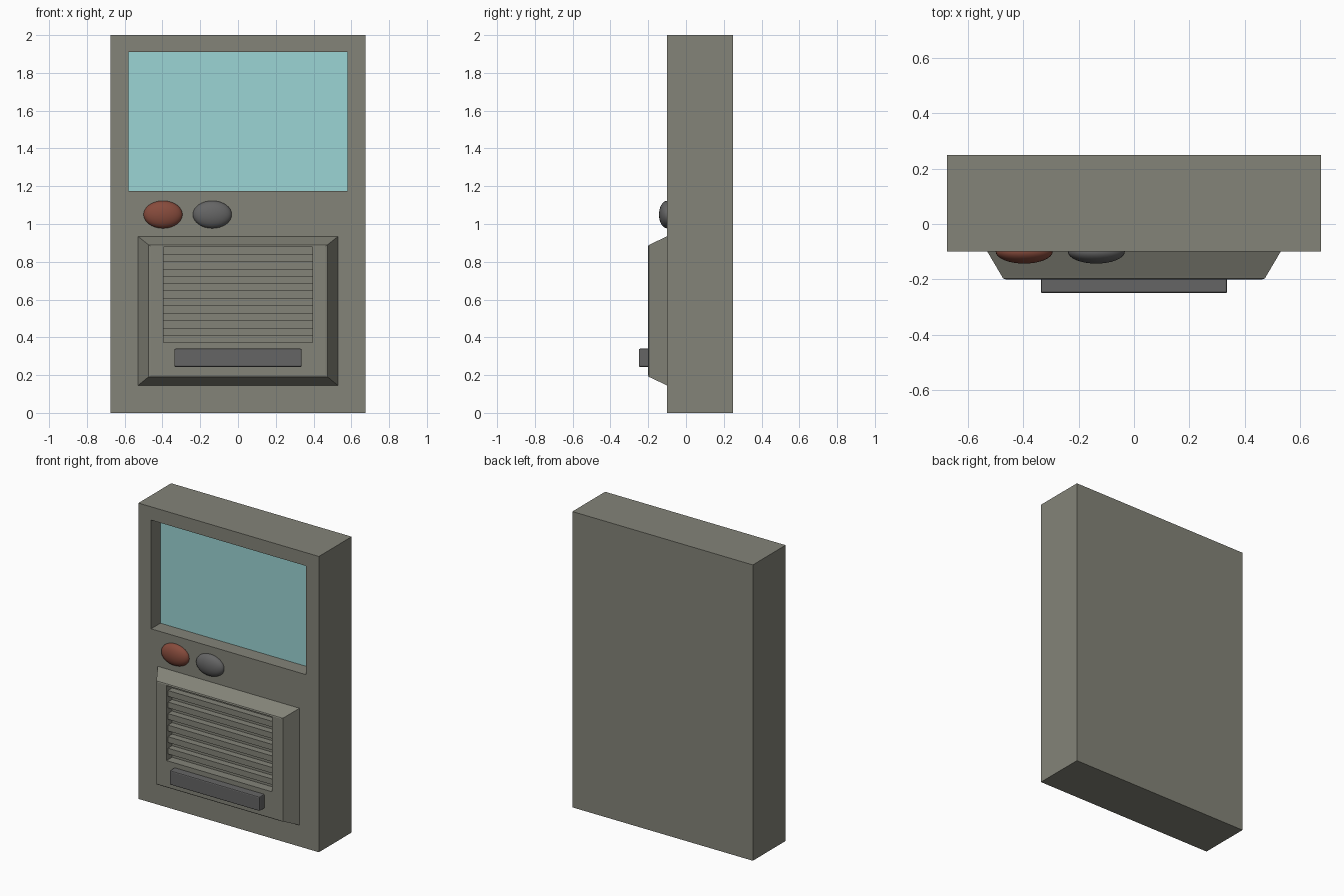
import bpy, bmesh, math

if "Cube" in bpy.data.objects:
    bpy.data.objects.remove(bpy.data.objects["Cube"])


def material(name, rgb):
    m = bpy.data.materials.new(name)
    m.diffuse_color = (*rgb, 1)
    m.use_nodes = True
    m.node_tree.nodes["Principled BSDF"].inputs["Base Color"].default_value = m.diffuse_color
    return m


casing = material("casing", (0.23, 0.23, 0.19))
glass = material("glass", (0.33, 0.66, 0.66))
red = material("red", (0.24, 0.07, 0.045))
dark = material("dark_grey", (0.13, 0.13, 0.13))


def finish(name, bm, mat):
    bmesh.ops.recalc_face_normals(bm, faces=bm.faces)
    mesh = bpy.data.meshes.new(name)
    bm.to_mesh(mesh)
    bm.free()
    mesh.materials.append(mat)
    ob = bpy.data.objects.new(name, mesh)
    bpy.context.collection.objects.link(ob)
    return ob


def stepped_box(name, rings, mat):
    """Bridge rectangles (half width, z low, z high, y) and cap both ends."""
    bm = bmesh.new()
    loops = [[bm.verts.new((x, y, z)) for x, z in
              ((-w, z0), (w, z0), (w, z1), (-w, z1))] for w, z0, z1, y in rings]
    for a, b in zip(loops, loops[1:]):
        for i in range(4):
            j = (i + 1) % 4
            bm.faces.new((a[i], a[j], b[j], b[i]))
    bm.faces.new(loops[0])
    bm.faces.new(loops[-1])
    return finish(name, bm, mat)


# Casing with the screen recess
stepped_box("casing", [(0.675, 0, 2, 0.25), (0.675, 0, 2, -0.10),
                       (0.58, 1.175, 1.91, -0.10), (0.58, 1.175, 1.91, 0.01)], casing)

# Screen at the bottom of the recess
stepped_box("screen", [(0.58, 1.175, 1.91, 0.01), (0.58, 1.175, 1.91, 0.0)], glass)

# Sloped speaker panel with softened front edge and grille recess
stepped_box("speaker_panel", [(0.53, 0.145, 0.935, -0.10), (0.478, 0.187, 0.893, -0.188),
                              (0.473, 0.190, 0.889, -0.197), (0.464, 0.197, 0.884, -0.20),
                              (0.395, 0.372, 0.879, -0.20), (0.395, 0.372, 0.879, -0.14)], casing)

# Grille slats
pitch = (0.879 - 0.372) / 6.5
for i in range(6):
    z = 0.372 + (i + 0.5) * pitch
    stepped_box(f"slat_{i + 1}", [(0.395, z, z + pitch / 2, -0.14),
                                  (0.395, z, z + pitch / 2, -0.185)], casing)

# Card slot bar with bevelled edges
bar = stepped_box("lower_bar", [(0.337, 0.243, 0.34, -0.19), (0.337, 0.243, 0.34, -0.25)], dark)
bev = bar.modifiers.new("bevel", "BEVEL")
bev.width = 0.007
bev.segments = 2

# Domed oval buttons
for name, x, mat in (("red_button", -0.397, red), ("grey_button", -0.136, dark)):
    bpy.ops.mesh.primitive_uv_sphere_add(segments=32, ring_count=16, location=(x, -0.10, 1.05),
                                         rotation=(math.pi / 2, 0, 0))
    ob = bpy.context.object
    ob.name = name
    ob.scale = (0.103, 0.073, 0.043)
    ob.data.materials.append(mat)
    bpy.ops.object.shade_smooth()
